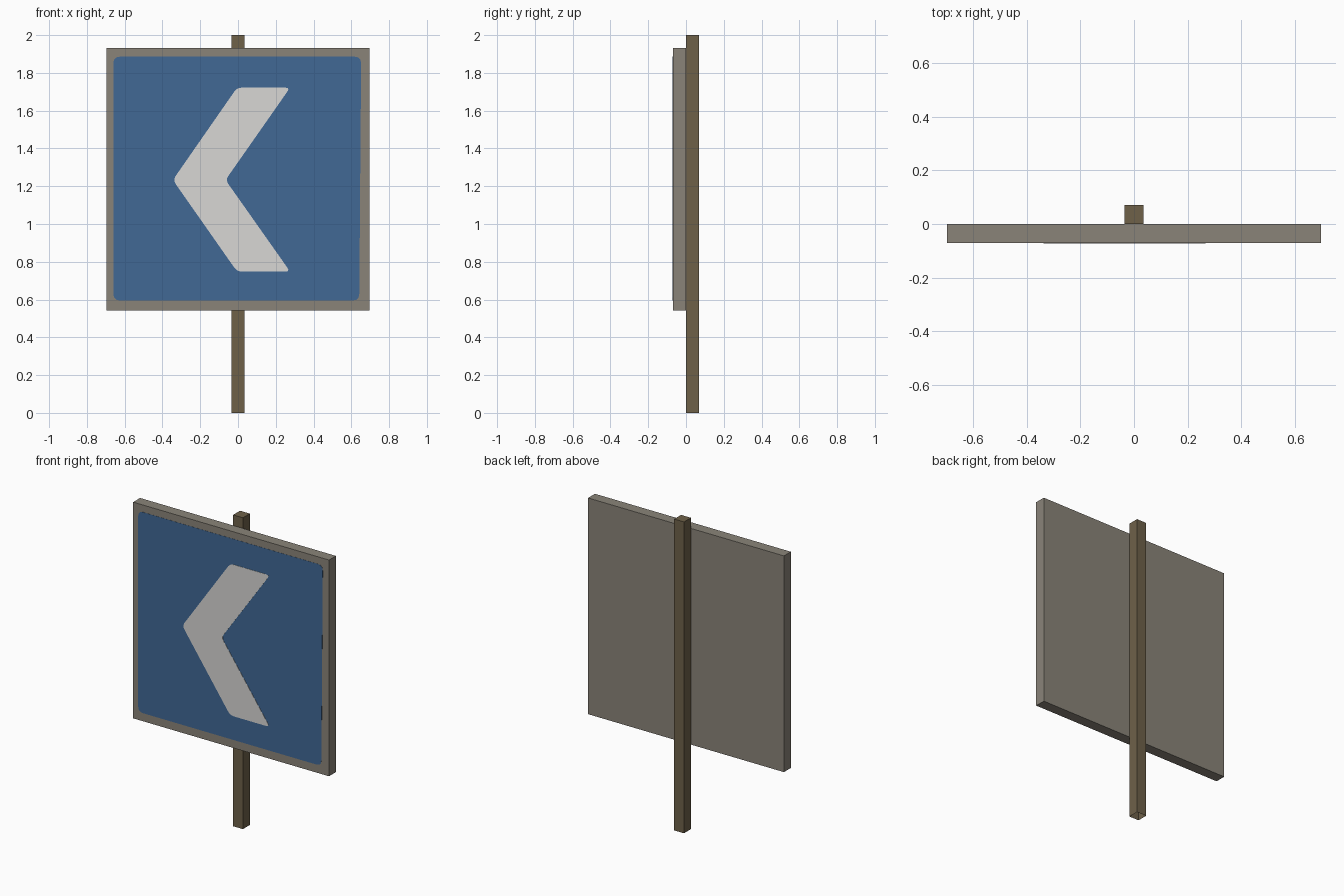
import bpy, bmesh
from mathutils import Vector

if "Cube" in bpy.data.objects:
    bpy.data.objects.remove(bpy.data.objects["Cube"])


def material(name, rgb):
    # sRGB 0-255 to linear
    lin = [(c / 255 / 12.92) if c < 11 else ((c / 255 + 0.055) / 1.055) ** 2.4 for c in rgb]
    m = bpy.data.materials.new(name)
    m.diffuse_color = (*lin, 1)
    m.use_nodes = True
    m.node_tree.nodes["Principled BSDF"].inputs["Base Color"].default_value = m.diffuse_color
    return m


def finish(name, bm, mat):
    bmesh.ops.recalc_face_normals(bm, faces=bm.faces)
    me = bpy.data.meshes.new(name)
    bm.to_mesh(me)
    bm.free()
    me.materials.append(mat)
    ob = bpy.data.objects.new(name, me)
    bpy.context.collection.objects.link(ob)
    return ob


def box(name, lo, hi, mat, open_bottom=False):
    bm = bmesh.new()
    bmesh.ops.create_cube(bm, size=1)
    for v in bm.verts:
        v.co = [(l + h) / 2 + c * (h - l) for l, h, c in zip(lo, hi, v.co)]
    bmesh.ops.recalc_face_normals(bm, faces=bm.faces)
    if open_bottom:
        bmesh.ops.delete(bm, geom=[f for f in bm.faces if f.normal.z < -0.9], context='FACES')
    return finish(name, bm, mat)


def rounded(points, radius, steps=3):
    # replace each corner with a short quadratic curve
    out = []
    for i, p in enumerate(points):
        p = Vector(p)
        a = p + (Vector(points[i - 1]) - p).normalized() * radius
        b = p + (Vector(points[(i + 1) % len(points)]) - p).normalized() * radius
        for k in range(steps + 1):
            t = k / steps
            out.append(a * (1 - t) ** 2 + p * 2 * t * (1 - t) + b * t * t)
    return out


def plate(name, points, y_back, y_front, mat):
    bm = bmesh.new()
    face = bm.faces.new([bm.verts.new((p.x, y_back, p.y)) for p in points])
    ext = bmesh.ops.extrude_face_region(bm, geom=[face])
    for v in ext['geom']:
        if isinstance(v, bmesh.types.BMVert):
            v.co.y = y_front
    return finish(name, bm, mat)


wood = material("brown_wood", (110, 97, 73))
grey = material("warm_grey", (138, 132, 121))
blue = material("sign_blue", (65, 104, 149))
white = material("off_white", (216, 215, 213))

# Post and board
box("post", (-0.035, 0, 0), (0.035, 0.07, 2), wood, open_bottom=True)
box("sign_board", (-0.696, -0.07, 0.543), (0.696, 0, 1.932), grey)

# Blue painted panel
panel = [(-0.66, 0.595), (0.642, 0.595), (0.652, 1.886), (-0.66, 1.886)]
plate("blue_panel", rounded(panel, 0.035), -0.0695, -0.071, blue)

# White chevron pointing left
chevron = [(-0.345, 1.233), (-0.005, 0.748), (0.276, 0.748),
           (-0.066, 1.233), (0.276, 1.722), (-0.005, 1.722)]
plate("chevron", rounded(chevron, 0.025), -0.0705, -0.0725, white)
